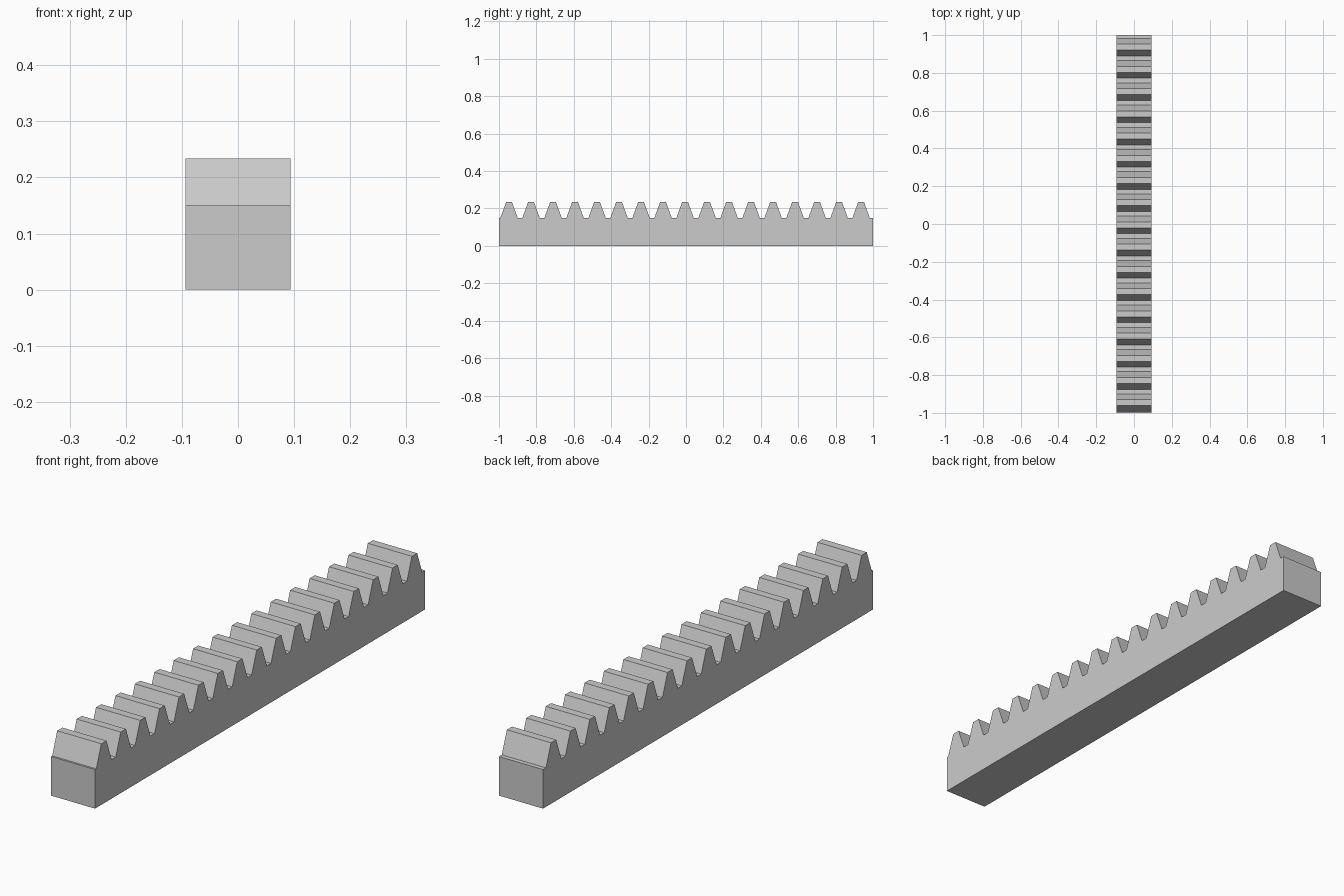
import bpy
import bmesh
import math

cube = bpy.data.objects.get("Cube")
if cube:
    bpy.data.objects.remove(cube, do_unlink=True)

# Rack proportions, all derived from the gear module
TEETH = 17
LENGTH = 2.0
PITCH = LENGTH / TEETH
MODULE = PITCH / math.pi
WIDTH = 5 * MODULE
ROOT_Z = 4 * MODULE
TIP_Z = ROOT_Z + 2.25 * MODULE
SLOPE = math.tan(math.radians(20))
TIP_HALF = PITCH / 4 - MODULE * SLOPE
ROOT_HALF = PITCH / 4 + 1.25 * MODULE * SLOPE
SHIFT = -0.005

# Plain grey metal
steel = bpy.data.materials.new("grey_steel")
steel.use_nodes = True
grey = (0.6, 0.6, 0.6, 1)
steel.diffuse_color = grey
steel.node_tree.nodes["Principled BSDF"].inputs["Base Color"].default_value = grey

# Side profile: bar outline with trapezoid teeth along the top
profile = [(LENGTH / 2, 0), (-LENGTH / 2, 0), (-LENGTH / 2, ROOT_Z)]
for i in range(TEETH):
    y = (i - (TEETH - 1) / 2) * PITCH + SHIFT
    profile += [(y - ROOT_HALF, ROOT_Z), (y - TIP_HALF, TIP_Z),
                (y + TIP_HALF, TIP_Z), (y + ROOT_HALF, ROOT_Z)]
profile.append((LENGTH / 2, ROOT_Z))

# Extrude the profile across the width
bm = bmesh.new()
side = bm.faces.new([bm.verts.new((-WIDTH / 2, y, z)) for y, z in profile])
result = bmesh.ops.extrude_face_region(bm, geom=[side], use_keep_orig=True)
moved = [g for g in result["geom"] if isinstance(g, bmesh.types.BMVert)]
bmesh.ops.translate(bm, verts=moved, vec=(WIDTH, 0, 0))
bmesh.ops.recalc_face_normals(bm, faces=bm.faces[:])

mesh = bpy.data.meshes.new("gear_rack")
bm.to_mesh(mesh)
bm.free()
mesh.materials.append(steel)
rack = bpy.data.objects.new("gear_rack", mesh)
bpy.context.collection.objects.link(rack)
